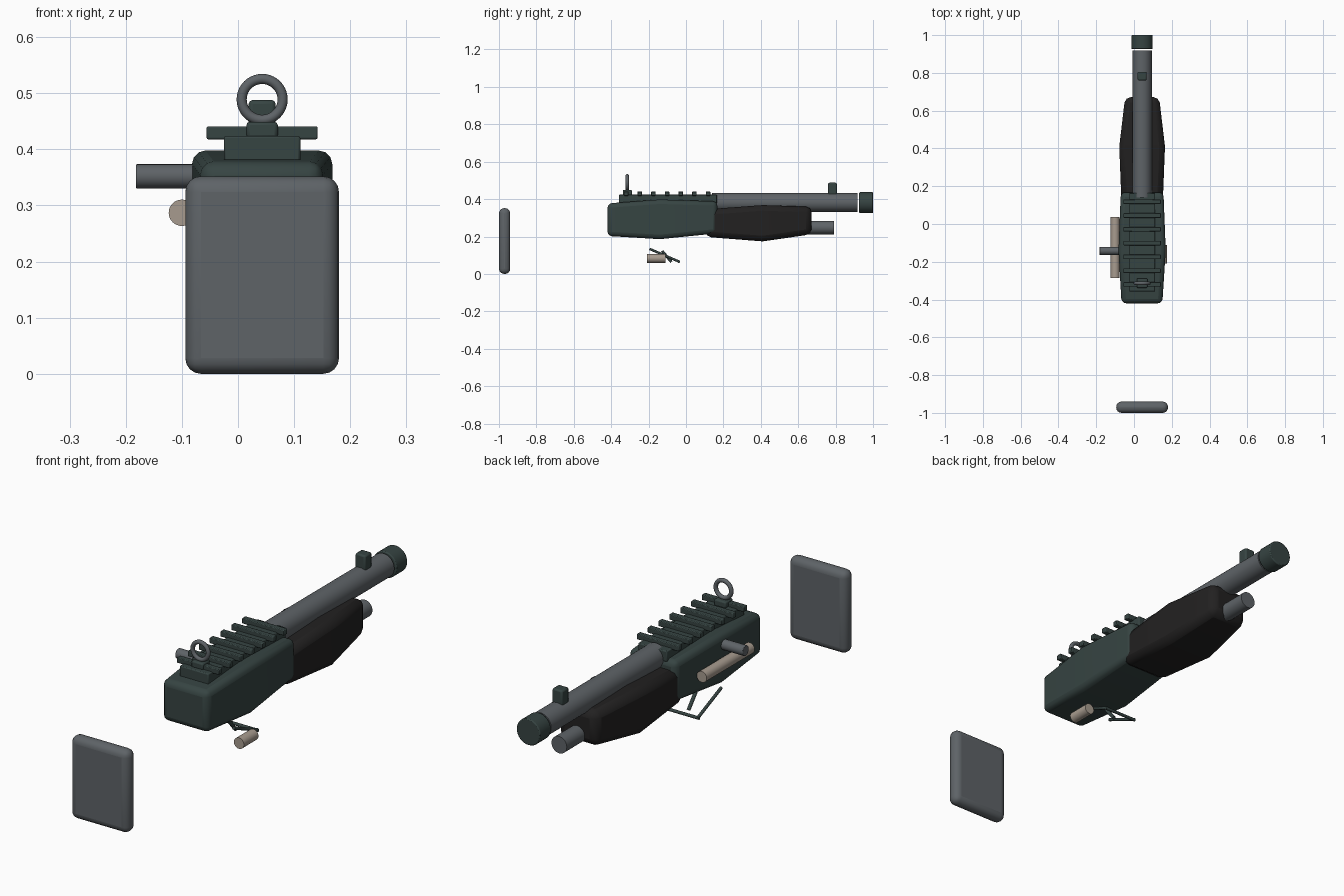
import bpy, bmesh, math
from mathutils import Vector

if "Cube" in bpy.data.objects:
    bpy.data.objects.remove(bpy.data.objects["Cube"])

CX = 0.043  # centre line of the body


def material(name, rgb):
    m = bpy.data.materials.new(name)
    m.diffuse_color = (*rgb, 1)
    m.use_nodes = True
    m.node_tree.nodes["Principled BSDF"].inputs["Base Color"].default_value = m.diffuse_color
    return m


TEAL = material("dark_teal", (0.037, 0.058, 0.055))
GREY = material("steel_grey", (0.112, 0.125, 0.136))
BLACK = material("black_grip", (0.016, 0.015, 0.015))
BEIGE = material("pale_beige", (0.39, 0.33, 0.275))


def finish(ob, name, mat, bevel=0, segs=3, angle=35):
    ob.name = name
    ob.data.materials.append(mat)
    if bevel:
        b = ob.modifiers.new("bevel", 'BEVEL')
        b.width, b.segments = bevel, segs
        b.limit_method, b.angle_limit = 'ANGLE', math.radians(30)
    bpy.ops.object.select_all(action='DESELECT')
    ob.select_set(True)
    bpy.context.view_layer.objects.active = ob
    bpy.ops.object.shade_smooth_by_angle(angle=math.radians(angle))
    return ob


def box(name, mat, x, y, z, bevel=0, segs=2):
    """Box from (min, max) ranges."""
    bpy.ops.mesh.primitive_cube_add(size=1)
    ob = bpy.context.object
    for v in ob.data.vertices:
        v.co = [r[0] + (c + 0.5) * (r[1] - r[0]) for c, r in zip(v.co, (x, y, z))]
    return finish(ob, name, mat, bevel, segs)


def rod(name, mat, a, b, r, sides=32, bevel=0):
    """Cylinder between two points."""
    a, b = Vector(a), Vector(b)
    bpy.ops.mesh.primitive_cylinder_add(vertices=sides, radius=r, depth=(b - a).length,
                                        location=(a + b) / 2)
    ob = bpy.context.object
    ob.rotation_euler = (b - a).to_track_quat('Z', 'Y').to_euler()
    return finish(ob, name, mat, bevel, 2)


def loft(name, mat, sections, bevel, segs):
    """Rectangular sections (y, x0, x1, z0, z1) joined along y."""
    bm = bmesh.new()
    rings = [[bm.verts.new(p) for p in ((x0, y, z0), (x1, y, z0), (x1, y, z1), (x0, y, z1))]
             for y, x0, x1, z0, z1 in sections]
    for a, b in zip(rings, rings[1:]):
        for i in range(4):
            j = (i + 1) % 4
            bm.faces.new((a[i], a[j], b[j], b[i]))
    bm.faces.new(rings[0])
    bm.faces.new(rings[-1])
    bmesh.ops.recalc_face_normals(bm, faces=bm.faces)
    me = bpy.data.meshes.new(name)
    bm.to_mesh(me)
    bm.free()
    ob = bpy.data.objects.new(name, me)
    bpy.context.collection.objects.link(ob)
    return finish(ob, name, mat, bevel, segs, 30)


# Butt pad
box("butt_pad", GREY, (-0.094, 0.18), (-1.0, -0.94), (0, 0.352), 0.028, 4)

# Receiver and pump grip
loft("receiver", TEAL, [(-0.42, -0.066, 0.15, 0.203, 0.377),
                        (-0.14, -0.082, 0.168, 0.186, 0.398),
                        (0.168, -0.07, 0.156, 0.217, 0.388)], 0.024, 3)
loft("pump_grip", BLACK, [(0.105, -0.066, 0.152, 0.198, 0.345),
                          (0.41, -0.078, 0.164, 0.174, 0.368),
                          (0.672, -0.047, 0.133, 0.212, 0.359)], 0.03, 2)

# Barrel, muzzle and magazine tube
rod("barrel", GREY, (CX, 0.14, 0.382), (CX, 0.918, 0.382), 0.051)
rod("muzzle", TEAL, (CX, 0.926, 0.381), (CX, 1.0, 0.381), 0.056, bevel=0.004)
rod("magazine_tube", GREY, (CX, 0.3, 0.248), (CX, 0.792, 0.248), 0.036)

# Top rail with cross slats
box("rail_base", TEAL, (-0.025, 0.111), (-0.358, 0.165), (0.378, 0.424), 0.004)
for i in range(7):
    y = -0.32 + 0.073 * i
    box("rail_slat", TEAL, (-0.056, 0.142), (y - 0.012, y + 0.012), (0.418, 0.441), 0.003)

# Sights
box("rear_sight_base", TEAL, (0.015, 0.071), (-0.338, -0.288), (0.42, 0.449), 0.006)
bpy.ops.mesh.primitive_torus_add(major_radius=0.0365, minor_radius=0.009, major_segments=40,
                                 minor_segments=12, location=(CX, -0.314, 0.489),
                                 rotation=(math.pi / 2, 0, 0))
finish(bpy.context.object, "rear_sight_ring", GREY)
box("front_sight", TEAL, (0.019, 0.067), (0.76, 0.806), (0.41, 0.488), 0.007)

# Bolt handle and shell lying along the left side
rod("bolt_handle", GREY, (-0.182, -0.142, 0.352), (-0.05, -0.142, 0.352), 0.0215, bevel=0.002)
rod("side_shell", BEIGE, (-0.1, -0.286, 0.287), (-0.1, 0.037, 0.287), 0.0235)

# Trigger guard, trigger and safety button
for x in (-0.03, 0.116):
    rod("guard_side", TEAL, (x, -0.195, 0.134), (x, -0.035, 0.065), 0.0065, 12)
rod("guard_crossbar", TEAL, (-0.036, -0.038, 0.065), (0.122, -0.038, 0.065), 0.0065, 12)
rod("trigger", TEAL, (CX, -0.128, 0.123), (CX, -0.078, 0.064), 0.0075, 12)
rod("safety_button", BEIGE, (0.15, -0.208, 0.083), (0.15, -0.11, 0.083), 0.0235)
